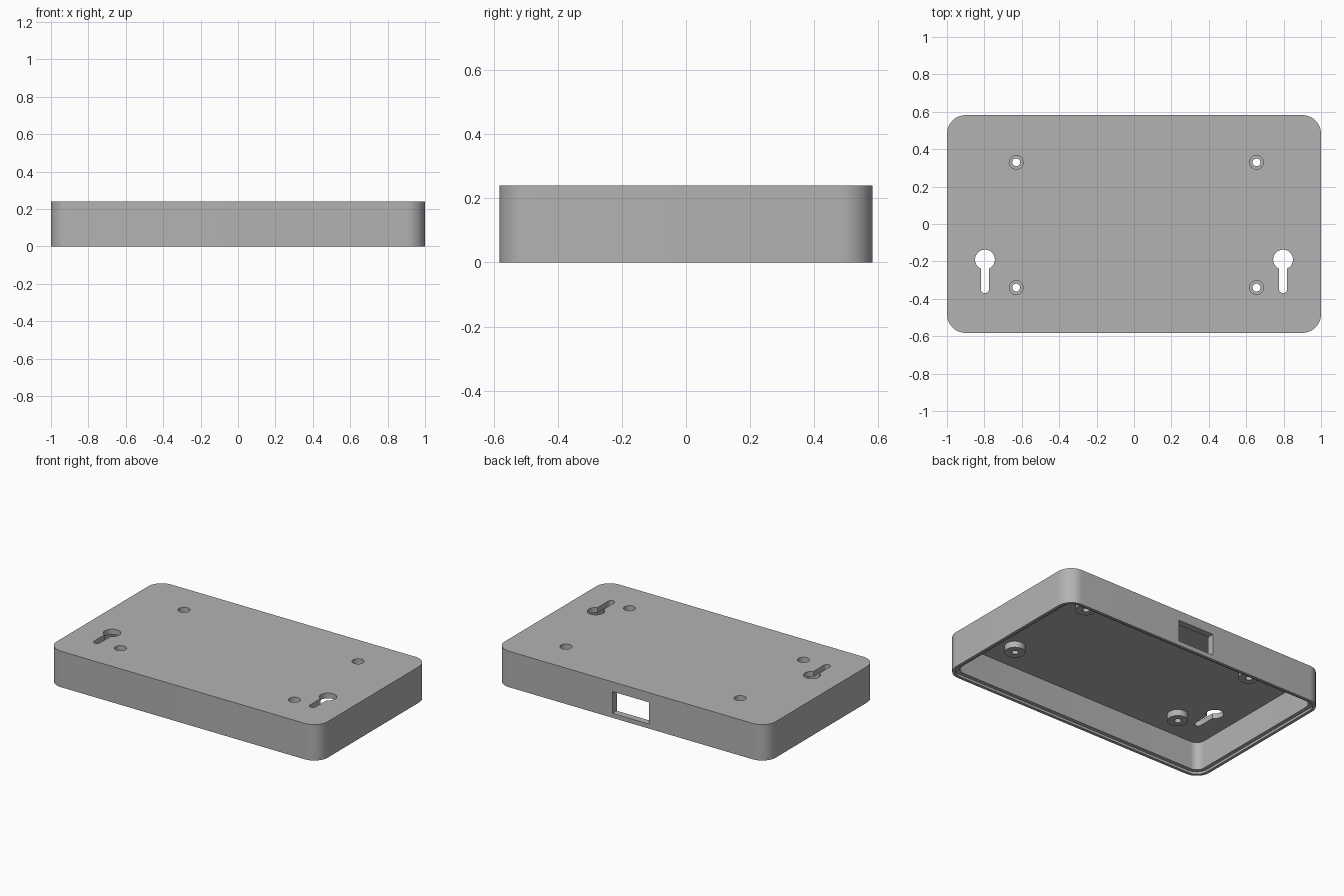
import bpy, bmesh
from math import cos, sin, pi, radians

if "Cube" in bpy.data.objects:
    bpy.data.objects.remove(bpy.data.objects["Cube"])

HX, HY, H, R = 1.0, 0.582, 0.24, 0.1      # half sizes, height, corner radius
WALL, ROOF, LIP, STEP = 0.045, 0.035, 0.02, 0.016

grey = bpy.data.materials.new("plain grey")
grey.use_nodes = True
colour = (0.45, 0.45, 0.45, 1)
grey.diffuse_color = colour
grey.node_tree.nodes["Principled BSDF"].inputs["Base Color"].default_value = colour


def rounded_loop(bm, inset, z, steps=12):
    r = R - inset
    verts = []
    for quarter, (sx, sy) in enumerate([(1, 1), (-1, 1), (-1, -1), (1, -1)]):
        for i in range(steps + 1):
            a = (quarter + i / steps) * pi / 2
            verts.append(bm.verts.new((sx * (HX - R) + r * cos(a),
                                       sy * (HY - R) + r * sin(a), z)))
    return verts


def finish(name, bm):
    bmesh.ops.recalc_face_normals(bm, faces=bm.faces)
    mesh = bpy.data.meshes.new(name)
    bm.to_mesh(mesh)
    bm.free()
    mesh.materials.append(grey)
    obj = bpy.data.objects.new(name, mesh)
    bpy.context.collection.objects.link(obj)
    return obj


def prism(name, outline, z0, z1):
    bm = bmesh.new()
    base = bm.faces.new([bm.verts.new((x, y, z0)) for x, y in outline])
    top = bmesh.ops.extrude_face_region(bm, geom=[base])["geom"]
    bmesh.ops.translate(bm, vec=(0, 0, z1 - z0),
                        verts=[v for v in top if isinstance(v, bmesh.types.BMVert)])
    return finish(name, bm)


def cylinder(name, x, y, r, z0, z1, n=32):
    ring = [(x + r * cos(2 * pi * i / n), y + r * sin(2 * pi * i / n)) for i in range(n)]
    return prism(name, ring, z0, z1)


def combine(target, tool, operation):
    mod = target.modifiers.new(operation, "BOOLEAN")
    mod.operation, mod.solver, mod.object = operation, "EXACT", tool
    bpy.context.view_layer.objects.active = target
    bpy.ops.object.modifier_apply(modifier=mod.name)
    bpy.data.objects.remove(tool)


# Open-bottomed shell with a stepped rim
bm = bmesh.new()
section = [(0, H), (0, 0), (LIP, 0), (LIP, STEP), (WALL, STEP), (WALL, H - ROOF)]
loops = [rounded_loop(bm, inset, z) for inset, z in section]
for a, b in zip(loops, loops[1:]):
    for i in range(len(a)):
        j = (i + 1) % len(a)
        bm.faces.new((a[i], a[j], b[j], b[i]))
bm.faces.new(loops[0])
bm.faces.new(loops[-1])
case = finish("case_shell", bm)

# Screw bosses with counterbored holes
for x in (-0.63, 0.655):
    for y in (0.33, -0.34):
        combine(case, cylinder("screw_boss", x, y, 0.064, H - ROOF - 0.042, H - 0.01), "UNION")
        combine(case, cylinder("screw_head_cutter", x, y, 0.037, H - 0.05, H + 0.1), "DIFFERENCE")
        combine(case, cylinder("screw_hole_cutter", x, y, 0.021, 0.1, H + 0.1), "DIFFERENCE")

# Keyhole hangers: round opening with a round-ended slot
for x in (-0.797, 0.797):
    big, small, cy, end = 0.053, 0.022, -0.19, -0.348
    n = 24
    start = -pi / 2 + 0.43
    outline = [(x + big * cos(start + t), cy + big * sin(start + t))
               for t in [i / n * (2 * pi - 0.86) for i in range(n + 1)]]
    outline += [(x + small * cos(pi + i / 10 * pi), end + small * sin(pi + i / 10 * pi))
                for i in range(11)]
    combine(case, prism("keyhole_cutter", outline, 0.15, H + 0.1), "DIFFERENCE")

# Cable window in the back wall
w = 0.135
window = [(-w, HY - 0.1), (w, HY - 0.1), (w, HY + 0.1), (-w, HY + 0.1)]
combine(case, prism("window_cutter", window, 0.03, 0.175), "DIFFERENCE")

bpy.ops.object.select_all(action="DESELECT")
case.select_set(True)
bpy.context.view_layer.objects.active = case
bpy.ops.object.shade_smooth_by_angle(angle=radians(30))
